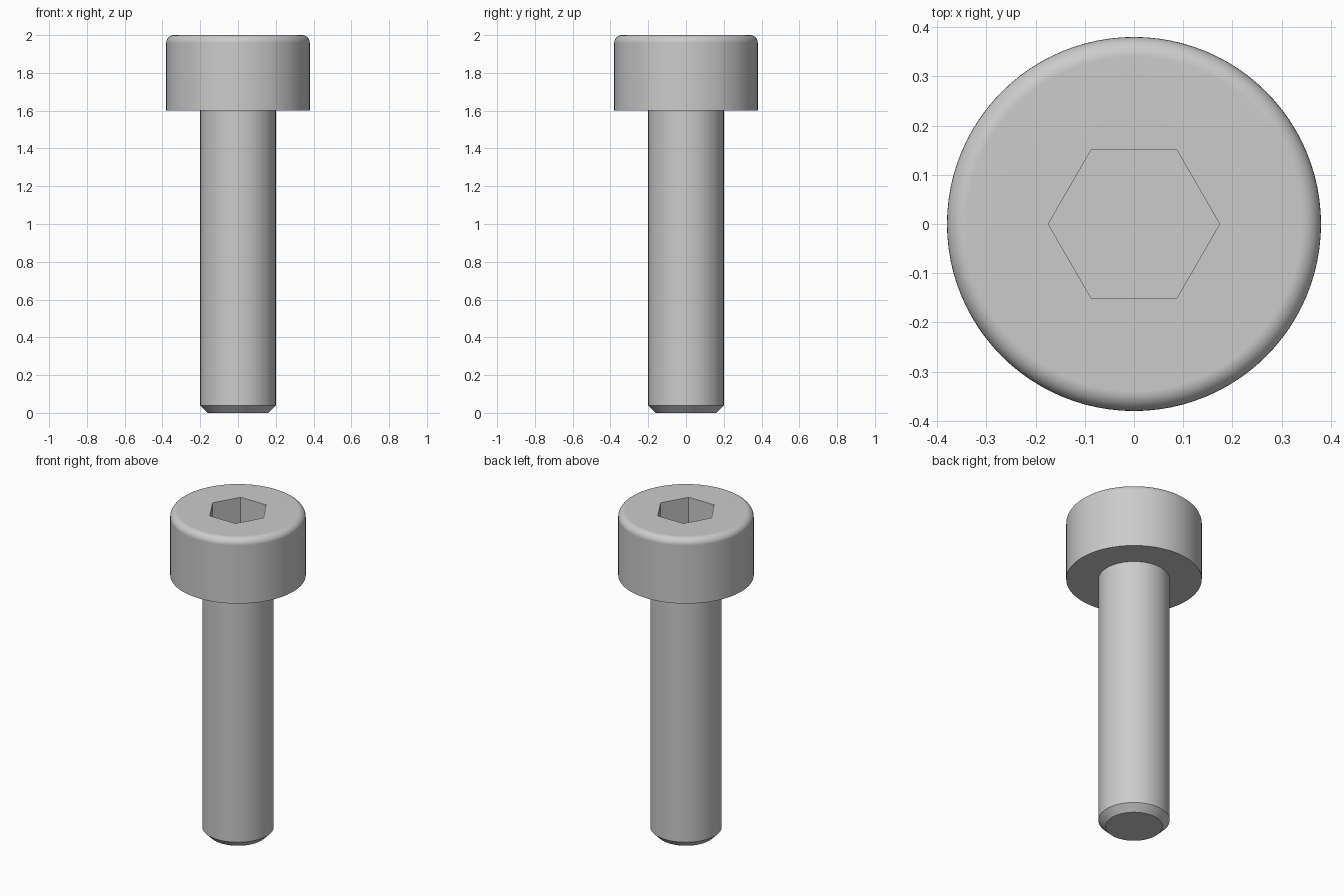
import bpy, bmesh
from math import cos, sin, pi, radians

SEGMENTS = 96
HEAD_R, SHANK_R = 0.38, 0.2
HEAD_BASE, TOP = 1.6, 2.0
FILLET, CHAMFER = 0.04, 0.04
SOCKET_R, SOCKET_DEPTH = 0.174, 0.2

cube = bpy.data.objects.get("Cube")
if cube:
    bpy.data.objects.remove(cube, do_unlink=True)

steel = bpy.data.materials.new("steel grey")
steel.use_nodes = True
steel.diffuse_color = (0.6, 0.6, 0.6, 1)
steel.node_tree.nodes["Principled BSDF"].inputs["Base Color"].default_value = steel.diffuse_color


def ring(bm, radius, z, count):
    return [bm.verts.new((radius * cos(2 * pi * i / count),
                          radius * sin(2 * pi * i / count), z)) for i in range(count)]


def skin(bm, lower, upper):
    n = len(lower)
    for i in range(n):
        j = (i + 1) % n
        bm.faces.new((lower[i], lower[j], upper[j], upper[i]))


def lathe(bm, profile):
    rings = [ring(bm, r, z, SEGMENTS) for r, z in profile]
    for lower, upper in zip(rings, rings[1:]):
        skin(bm, lower, upper)
    return rings


def finish(bm, name):
    mesh = bpy.data.meshes.new(name)
    bm.to_mesh(mesh)
    bm.free()
    mesh.materials.append(steel)
    obj = bpy.data.objects.new(name, mesh)
    bpy.context.collection.objects.link(obj)
    bpy.ops.object.select_all(action='DESELECT')
    obj.select_set(True)
    bpy.context.view_layer.objects.active = obj
    bpy.ops.object.shade_smooth_by_angle(angle=radians(30))
    weighted = obj.modifiers.new("flat_face_normals", 'WEIGHTED_NORMAL')
    weighted.keep_sharp = True
    return obj


# Head: underside, straight wall and rounded top rim
bm = bmesh.new()
profile = [(SHANK_R, HEAD_BASE), (HEAD_R, HEAD_BASE)]
for k in range(9):
    a = pi / 2 * k / 8
    profile.append((HEAD_R - FILLET + FILLET * cos(a), TOP - FILLET + FILLET * sin(a)))
rim = lathe(bm, profile)[-1]

# Hexagonal socket sunk into the head
mouth = ring(bm, SOCKET_R, TOP, 6)
floor = ring(bm, SOCKET_R, TOP - SOCKET_DEPTH, 6)
skin(bm, mouth, floor)
bm.faces.new(floor)

# Top face: a fan from each socket corner, joined by one triangle per side
step = SEGMENTS // 6
for c in range(6):
    start = c * step - step // 2
    for i in range(start, start + step):
        bm.faces.new((mouth[c], rim[i % SEGMENTS], rim[(i + 1) % SEGMENTS]))
    bm.faces.new((mouth[c], rim[(start + step) % SEGMENTS], mouth[(c + 1) % 6]))
finish(bm, "head")

# Shank with chamfered tip
bm = bmesh.new()
rings = lathe(bm, [(SHANK_R - CHAMFER, 0), (SHANK_R, CHAMFER), (SHANK_R, HEAD_BASE)])
bm.faces.new(rings[0][::-1])
finish(bm, "shank")
